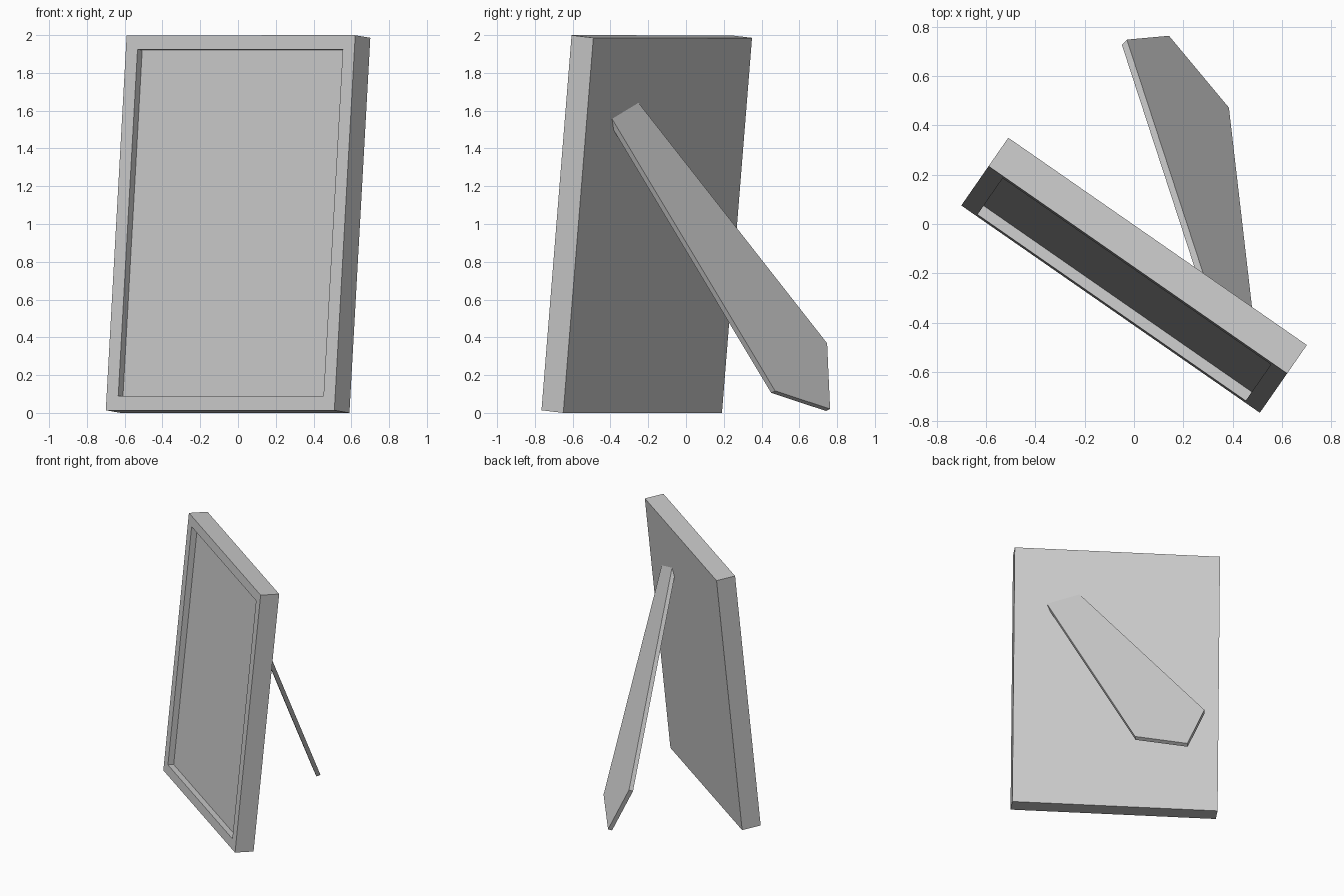
import bpy, bmesh
from mathutils import Vector, Matrix

if "Cube" in bpy.data.objects:
    bpy.data.objects.remove(bpy.data.objects["Cube"])


def add_object(name, bm):
    bmesh.ops.recalc_face_normals(bm, faces=bm.faces[:])
    mesh = bpy.data.meshes.new(name)
    bm.to_mesh(mesh)
    bm.free()
    obj = bpy.data.objects.new(name, mesh)
    bpy.context.collection.objects.link(obj)
    return obj


# Picture frame: a thin slab with a recessed front, built upright then leaned back
WIDTH, DEPTH, HEIGHT = 1.473, 0.141, 1.995
BORDER, RECESS = 0.106, 0.044
bm = bmesh.new()
place = Matrix.Translation((0, DEPTH / 2, HEIGHT / 2)) @ Matrix.Diagonal((WIDTH, DEPTH, HEIGHT, 1))
bmesh.ops.create_cube(bm, size=1, matrix=place)
bm.normal_update()
front = min(bm.faces, key=lambda f: f.calc_center_median().y)
bmesh.ops.inset_region(bm, faces=[front], thickness=BORDER, depth=0)
panel = bmesh.ops.extrude_discrete_faces(bm, faces=[front])["faces"][0]
bmesh.ops.translate(bm, verts=panel.verts[:], vec=(0, RECESS, 0))
frame = add_object("picture_frame", bm)
side = Vector((0.8214, -0.5703, 0)).normalized()
up = Vector((0.0554, 0.0798, 0.9953)).normalized()
back = up.cross(side).normalized()
pose = Matrix((side, back, up)).transposed().to_4x4()
frame.matrix_world = Matrix.Translation((-0.095, -0.345, 0.0137)) @ pose

# Support leg: a five-sided tapered board, its top end sunk into the frame's back
normal = Vector((0.658, 0.665, 0.353)).normalized()
THICKNESS = 0.031
corner_top, corner_low = Vector((0.296, -0.251, 1.64)), Vector((-0.026, 0.75, 0.37))
edge_top, edge_low = Vector((0.477, -0.394, 1.545)), Vector((0.383, 0.47, 0.116))
tip = Vector((0.144, 0.765, 0.022))
corner_top += (corner_top - corner_low).normalized() * 0.06
edge_top += (edge_top - edge_low).normalized() * 0.06
outline = [p - normal * (p.dot(normal) - 0.608)
           for p in (corner_top, corner_low, tip, edge_low, edge_top)]
bm = bmesh.new()
face = bm.faces.new([bm.verts.new(p) for p in outline])
result = bmesh.ops.extrude_face_region(bm, geom=[face], use_keep_orig=True)
verts = [g for g in result["geom"] if isinstance(g, bmesh.types.BMVert)]
bmesh.ops.translate(bm, verts=verts, vec=-normal * THICKNESS)
add_object("support_leg", bm)
